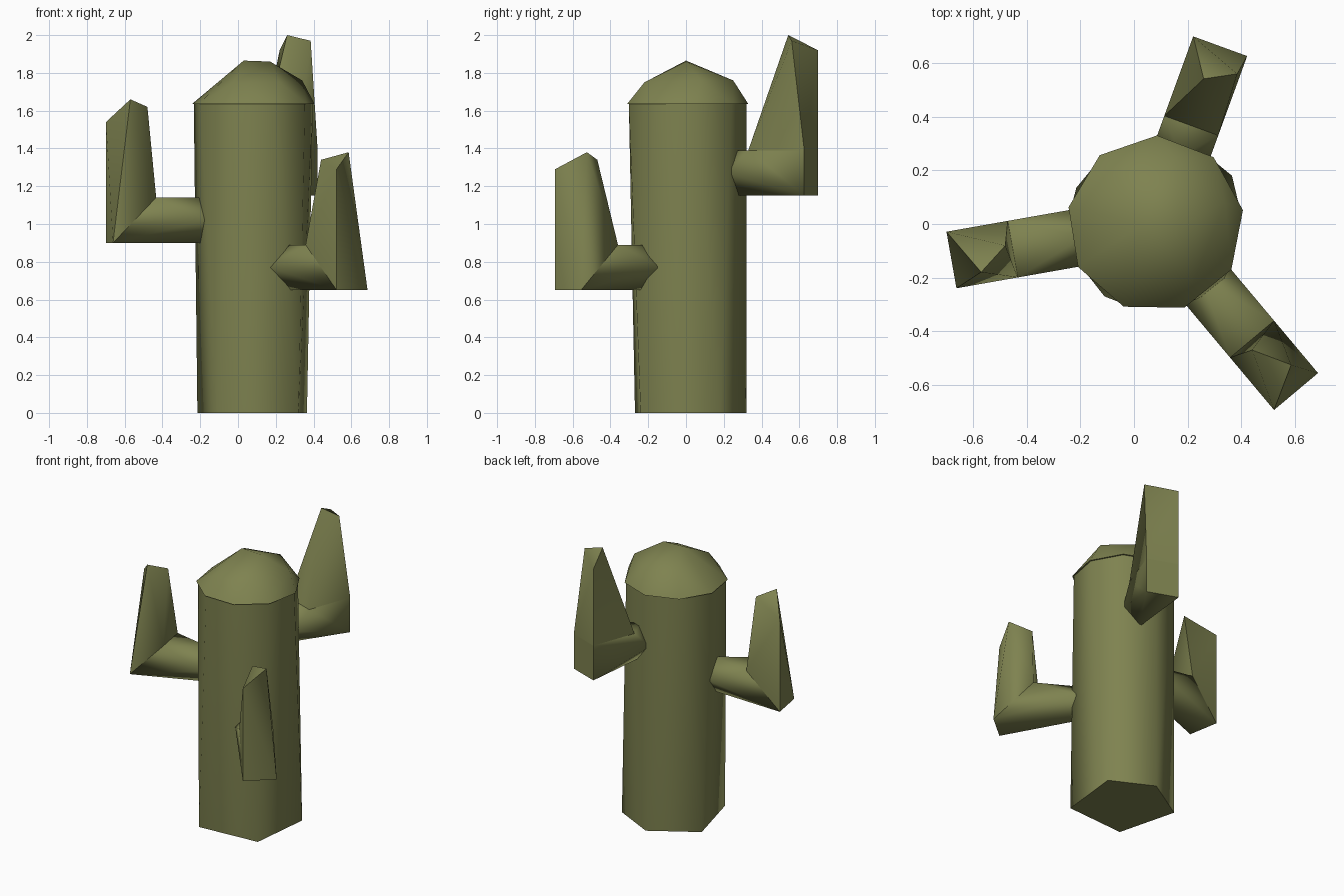
import bpy
import bmesh
from math import cos, sin, radians
from mathutils import Vector

cube = bpy.data.objects.get("Cube")
if cube:
    bpy.data.objects.remove(cube, do_unlink=True)

green = bpy.data.materials.new("olive_green")
green.use_nodes = True
colour = (0.21, 0.225, 0.08, 1)
green.diffuse_color = colour
green.node_tree.nodes["Principled BSDF"].inputs["Base Color"].default_value = colour

AXIS = Vector((0.08, 0, 0))


def ring(radius, z, sides=9, start=9):
    """Points of a regular polygon around the trunk axis."""
    angles = [radians(start + 360 * i / sides) for i in range(sides)]
    return [AXIS + Vector((radius * cos(a), radius * sin(a), z)) for a in angles]


def hull_object(name, point_sets, smooth=75):
    """Object made of one faceted convex block per point set."""
    bm = bmesh.new()
    for points in point_sets:
        verts = [bm.verts.new(p) for p in points]
        result = bmesh.ops.convex_hull(bm, input=verts)
        unused = {g for key in ("geom_interior", "geom_unused") for g in result[key]
                  if isinstance(g, bmesh.types.BMVert)}
        bmesh.ops.delete(bm, geom=[v for v in unused if v.is_valid and not v.link_faces],
                         context='VERTS')
    bmesh.ops.recalc_face_normals(bm, faces=bm.faces)
    mesh = bpy.data.meshes.new(name)
    bm.to_mesh(mesh)
    bm.free()
    mesh.materials.append(green)
    obj = bpy.data.objects.new(name, mesh)
    bpy.context.collection.objects.link(obj)
    bpy.ops.object.select_all(action='DESELECT')
    obj.select_set(True)
    bpy.context.view_layer.objects.active = obj
    bpy.ops.object.shade_smooth_by_angle(angle=radians(smooth))
    return obj


# Trunk: five-sided foot growing into a nine-sided top
foot = [(-0.11, -0.27, 0), (0.32, -0.24, 0), (0.365, 0.18, 0),
        (0.085, 0.32, 0), (-0.215, 0.135, 0)]
hull_object("trunk", [foot + ring(0.32, 1.64)])

# Domed cap, slightly wider than the trunk
shoulder = [(0.34, 0.08, 1.76), (0.15, 0.25, 1.76), (-0.08, 0.2, 1.76),
            (-0.02, -0.22, 1.75), (0.22, -0.22, 1.75)]
crown = [(0.03, 0, 1.865), (0.17, 0, 1.86)]
hull_object("cap", [ring(0.33, 1.635) + shoulder + crown])


def arm(name, angle, base, outer, inner, tip, square_end=False):
    """Bent arm; points are (distance from axis, sideways, height above base)."""
    w, thick = 0.107, 0.24
    root = [(0.27, 0, 0), (0.27, -w, 0.12), (0.27, w, 0.12), (0.27, 0, thick)]
    heel = [(outer, -w, 0), (outer, w, 0)]
    elbow = [(inner, -w, thick), (inner, w, thick)]
    end = [(outer, -w, thick), (outer, w, thick)] if square_end else []
    a = radians(angle)

    def place(p):
        d, side, h = p
        return AXIS + Vector((d * cos(a) - side * sin(a),
                              d * sin(a) + side * cos(a), base + h))

    beam = [place(p) for p in root + heel + elbow + end]
    post = [place(p) for p in heel + elbow + end + tip]
    hull_object(name, [beam, post], 60)


# Three arms spaced evenly round the trunk
arm("right_arm", 190, 0.9, 0.772, 0.54,
    [(0.671, 0.064, 0.76), (0.565, -0.018, 0.72), (0.772, -0.107, 0.64)])
arm("left_front_arm", 310, 0.65, 0.815, 0.56,
    [(0.727, 0.05, 0.73), (0.591, -0.026, 0.69), (0.815, -0.107, 0.64)])
arm("back_arm", 70, 1.15, 0.705, 0.39,
    [(0.57, 0.016, 0.85), (0.63, -0.095, 0.82), (0.705, 0.107, 0.77)], True)
